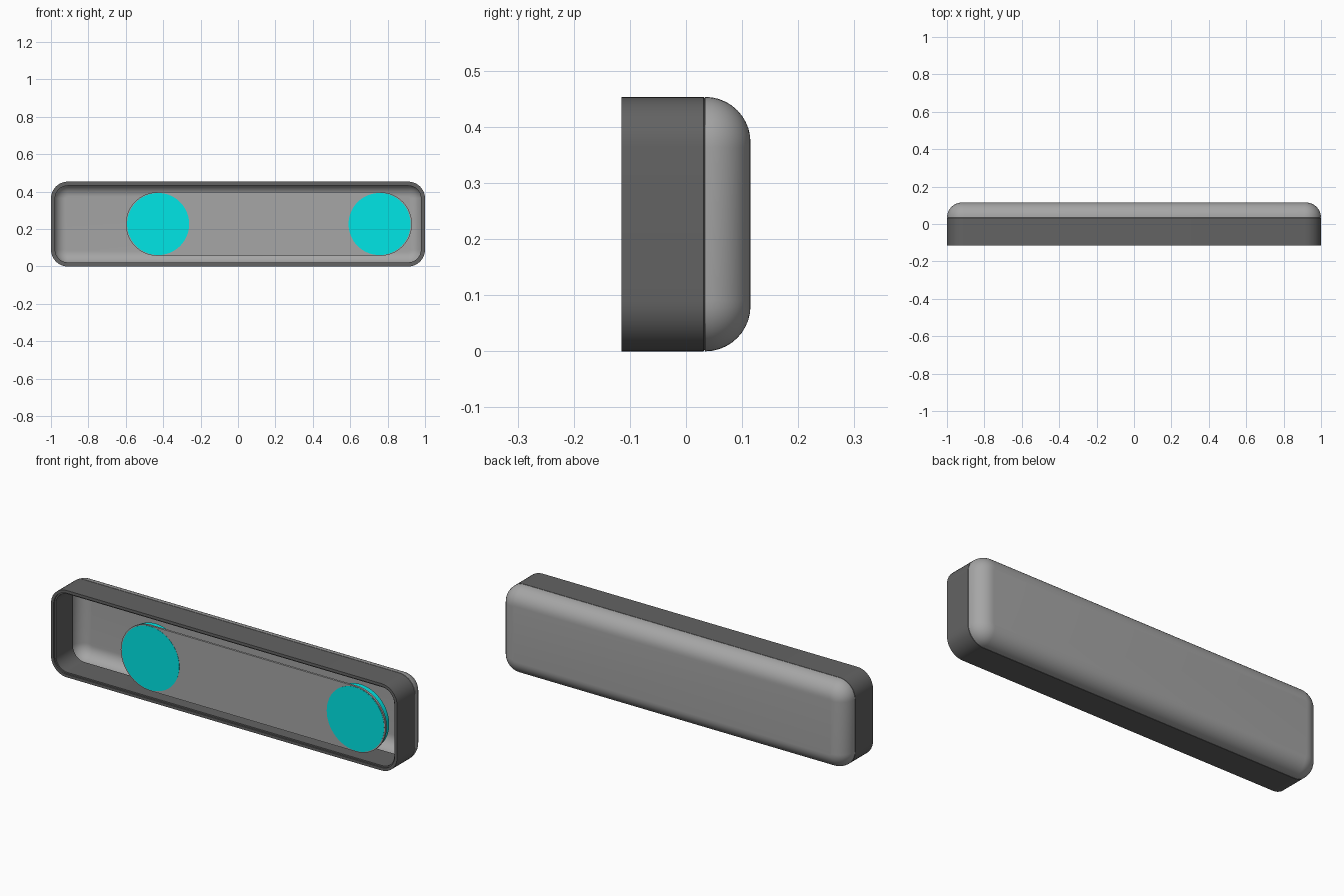
import bpy, bmesh, math

cube = bpy.data.objects.get("Cube")
if cube:
    bpy.data.objects.remove(cube)

MID_Z = 0.2268


def material(name, color):
    m = bpy.data.materials.new(name)
    m.use_nodes = True
    m.diffuse_color = (*color, 1)
    m.node_tree.nodes["Principled BSDF"].inputs["Base Color"].default_value = (*color, 1)
    return m


dark = material("dark grey", (0.125, 0.125, 0.125))
light = material("light grey", (0.38, 0.38, 0.38))
cyan = material("cyan", (0.0, 0.79, 0.79))


def loft(name, mat, half_w, half_h, radius, profile, x=0, closed=False, seg=10):
    """Sweep (inset, y) profile points around a rounded rectangle."""
    bm = bmesh.new()
    rings = []
    for inset, y in profile:
        r = radius - inset
        ring = []
        for k, (sx, sz) in enumerate([(1, 1), (-1, 1), (-1, -1), (1, -1)]):
            for i in range(seg + 1):
                a = math.pi / 2 * (k + i / seg)
                ring.append(bm.verts.new((
                    x + sx * (half_w - radius) + r * math.cos(a), y,
                    MID_Z + sz * (half_h - radius) + r * math.sin(a))))
        rings.append(ring)
    pairs = list(zip(rings, rings[1:]))
    if closed:
        pairs.append((rings[-1], rings[0]))
    else:
        bm.faces.new(rings[0])
        bm.faces.new(rings[-1])
    for a, b in pairs:
        for i in range(len(a)):
            j = (i + 1) % len(a)
            bm.faces.new((a[i], a[j], b[j], b[i]))
    bmesh.ops.remove_doubles(bm, verts=bm.verts, dist=1e-5)
    bmesh.ops.recalc_face_normals(bm, faces=bm.faces)
    me = bpy.data.meshes.new(name)
    bm.to_mesh(me)
    bm.free()
    me.materials.append(mat)
    ob = bpy.data.objects.new(name, me)
    bpy.context.collection.objects.link(ob)
    bpy.ops.object.select_all(action="DESELECT")
    ob.select_set(True)
    bpy.context.view_layer.objects.active = ob
    bpy.ops.object.shade_smooth_by_angle(angle=math.radians(35))
    return ob


def arc(r, steps=10):
    """Quarter round from the side wall to the flat back."""
    angles = [math.pi / 2 * i / steps for i in range(steps + 1)]
    return [(0.081 - r * math.cos(a), 0.034 + r * math.sin(a)) for a in angles]


# Open frame with a small step inside the front rim
loft("frame", dark, 1, MID_Z, 0.09,
     [(0, -0.115), (0, 0.031), (0.003, 0.034), (0.022, 0.034),
      (0.022, -0.107), (0.015, -0.107), (0.015, -0.115)], closed=True)

# Hollow rounded back shell
loft("back_shell", light, 1, MID_Z, 0.09, arc(0.065)[::-1] + arc(0.081))

# Thin front plate with round ends
loft("front_plate", light, 0.765, 0.17, 0.17, [(0, -0.1), (0, -0.111)], x=0.165, seg=16)

# Round pads passing through the plate, almost flush with its front
for side, x in (("right", -0.427), ("left", 0.757)):
    loft(side + "_pad", cyan, 0.166, 0.166, 0.166, [(0, -0.07), (0, -0.112)], x=x, seg=16)
